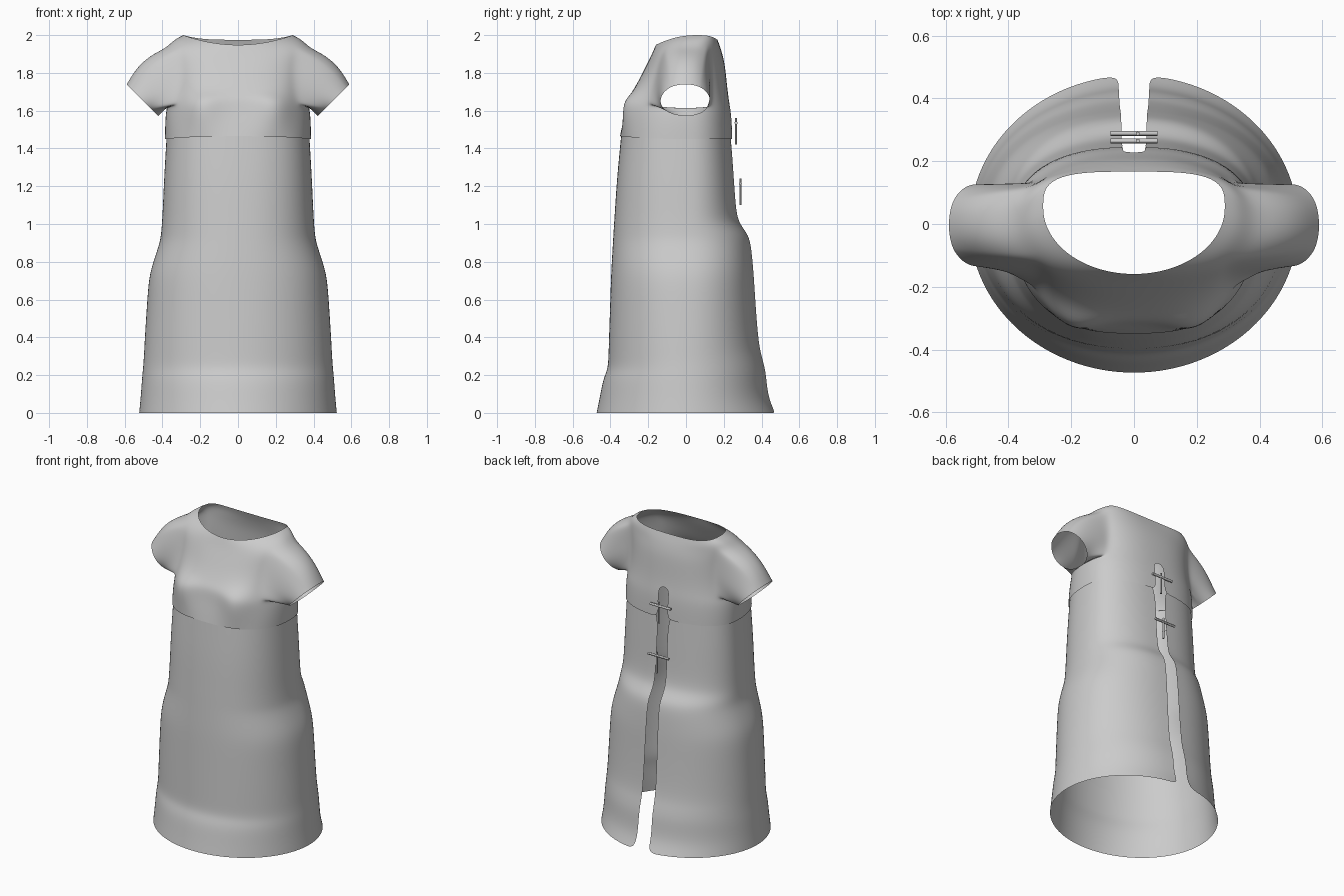
import bpy, bmesh, math
from mathutils import Vector, Matrix

if "Cube" in bpy.data.objects:
    bpy.data.objects.remove(bpy.data.objects["Cube"])

N = 40  # columns around the body, starting and ending at the back slit


def ring(hw, yf, yb, zs, zf=None, zb=None, yc=0.0, nf=2.4, nb=2.4, gap=0.035, bust=0.0):
    """Open cross-section: half width, front/back y, heights at side/front/back."""
    zf = zs if zf is None else zf
    zb = zs if zb is None else zb
    d = math.pi / 2 - math.acos((gap / hw) ** (nb / 2))
    pts = []
    for j in range(N + 1):
        t = math.pi / 2 + d + j * (2 * math.pi - 2 * d) / N
        c, s = math.cos(t), math.sin(t)
        n, reach, zt = (nb, yb - yc, zb) if s > 0 else (nf, yc - yf, zf)
        x = hw * math.copysign(abs(c) ** (2 / n), c)
        y = yc + reach * math.copysign(abs(s) ** (2 / n), s)
        if s < 0:
            y -= bust * math.exp(-((abs(x) - 0.2) / 0.09) ** 2)
        pts.append((x, y, zs + (zt - zs) * s * s))
    return pts


def finish(bm, name, levels):
    bmesh.ops.delete(bm, geom=[v for v in bm.verts if not v.link_faces], context='VERTS')
    bmesh.ops.recalc_face_normals(bm, faces=bm.faces)
    for f in bm.faces:
        f.smooth = True
    me = bpy.data.meshes.new(name)
    bm.to_mesh(me)
    bm.free()
    ob = bpy.data.objects.new(name, me)
    bpy.context.collection.objects.link(ob)
    if levels:
        m = ob.modifiers.new("smooth", 'SUBSURF')
        m.levels = m.render_levels = levels
    return ob


def loft(bm, rings, skip=lambda i, j: False):
    grid = [[bm.verts.new(p) for p in r] for r in rings]
    for i in range(len(grid) - 1):
        for j in range(N):
            if not skip(i, j):
                bm.faces.new((grid[i][j], grid[i][j + 1], grid[i + 1][j + 1], grid[i + 1][j]))
    return grid


# Skirt: z, half width, front y, back y
skirt = [
    (0.0, .525, -.475, .475), (.08, .517, -.458, .437), (.18, .510, -.440, .427),
    (.23, .505, -.416, .420), (.29, .500, -.412, .405), (.36, .497, -.410, .385),
    (.60, .482, -.402, .367), (.72, .472, -.398, .360), (.80, .450, -.394, .353),
    (.90, .415, -.388, .343), (.95, .408, -.385, .325), (1.0, .404, -.382, .285),
    (1.06, .400, -.378, .265), (1.25, .392, -.366, .253), (1.48, .378, -.343, .236)]
bm = bmesh.new()
loft(bm, [ring(hw, yf, yb, z, nf=2 + .3 * z, nb=2 + .3 * z, gap=.05 - .01 * z)
          for z, hw, yf, yb in skirt])
finish(bm, "skirt", 2)

# Bodice: rings from the band's lower edge up to the neckline
body = [
    ring(.387, -.350, .246, 1.450, 1.465, 1.45, bust=.005),
    ring(.387, -.338, .243, 1.52, bust=.02),
    ring(.383, -.318, .238, 1.59, 1.60, 1.59, bust=.045),
    ring(.375, -.308, .228, 1.62, 1.665, 1.65, bust=.045),
    ring(.362, -.285, .220, 1.70, 1.70, 1.71, bust=.01),
    ring(.360, -.250, .213, 1.78, 1.76, 1.78),
    ring(.365, -.215, .205, 1.86, 1.83, 1.85),
    ring(.378, -.185, .190, 1.935, 1.89, 1.91, yc=.01),
    ring(.337, -.170, .178, 1.978, 1.925, 1.945, yc=.03, nf=2.2, nb=3),
    ring(.290, -.160, .167, 2.0, 1.948, 1.975, yc=.05, nf=2, nb=3.5)]
LOW, HIGH, HALF = 3, 7, 4  # armhole rows and half width in columns
centres = (N // 4, 3 * N // 4)
bm = bmesh.new()
grid = loft(bm, body, lambda i, j: LOW <= i < HIGH and any(c - HALF <= j < c + HALF for c in centres))

# Close the back above the slit
for i in range(LOW, len(grid) - 1):
    bm.faces.new((grid[i][N], grid[i][0], grid[i + 1][0], grid[i + 1][N]))

# Sleeves: loft each armhole boundary to a slanted elliptical cuff
for c in centres:
    a, b = c - HALF, c + HALF
    loop = [grid[LOW][j] for j in range(a, b + 1)]
    loop += [grid[i][b] for i in range(LOW + 1, HIGH + 1)]
    loop += [grid[HIGH][j] for j in range(b - 1, a - 1, -1)]
    loop += [grid[i][a] for i in range(HIGH - 1, LOW, -1)]
    side = math.copysign(1, grid[LOW][c].co.x)
    start = [v.co.copy() for v in loop]
    prev = loop
    for k in range(1, 5):
        t = k / 4
        cur = []
        for p in start:
            ang = math.atan2((p.z - 1.775) / .155, p.y / .15)
            s = math.sin(ang)
            end = Vector((side * (.505 + .085 * s), .135 * math.cos(ang) - .003, 1.655 + .085 * s))
            bulge = .022 * math.sin(math.pi * t) * max(0, s)
            cur.append(bm.verts.new(p.lerp(end, t) + Vector((side * bulge, 0, bulge))))
        for q in range(len(loop)):
            r = (q + 1) % len(loop)
            bm.faces.new((prev[q], prev[r], cur[r], cur[q]))
        prev = cur
finish(bm, "bodice_with_sleeves", 2)


# Back fasteners: a crossbar over the slit with a hanging stem
def rod(bm, centre, length, radius, horizontal):
    rot = Matrix.Rotation(math.pi / 2, 4, 'Y') if horizontal else Matrix()
    bmesh.ops.create_cone(bm, cap_ends=True, segments=12, radius1=radius, radius2=radius,
                          depth=length, matrix=Matrix.Translation(centre) @ rot)


for name, y, z in (("upper_fastener", .265, 1.535), ("lower_fastener", .288, 1.215)):
    bm = bmesh.new()
    rod(bm, (0, y, z), .15, .008, True)
    rod(bm, (.012, y, z - .045), .14, .006, False)
    ob = finish(bm, name, 0)
    bpy.context.view_layer.objects.active = ob
    ob.select_set(True)
    bpy.ops.object.shade_smooth_by_angle()
    ob.select_set(False)
